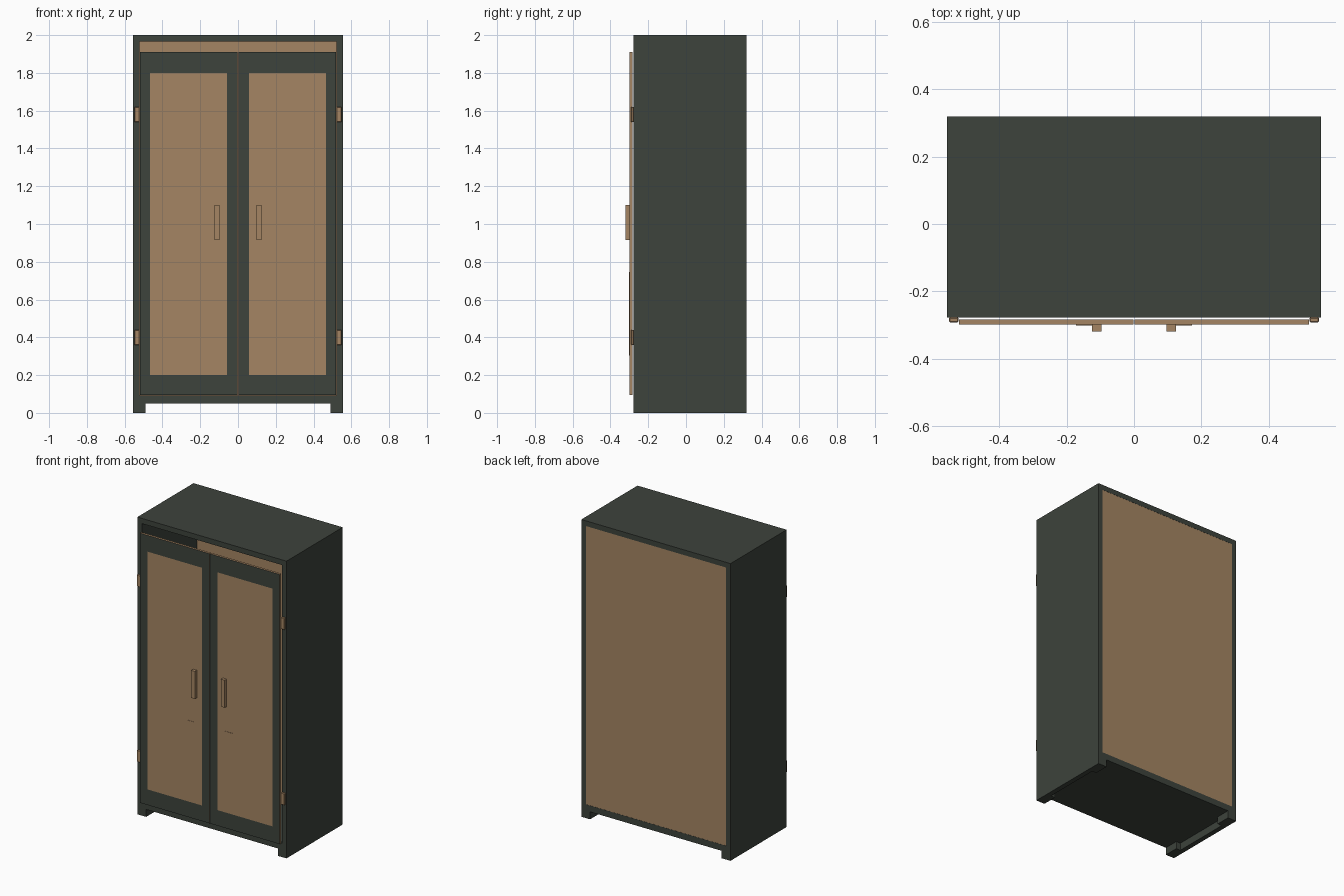
import bpy
import bmesh
from mathutils import Vector

cube = bpy.data.objects.get("Cube")
if cube:
    bpy.data.objects.remove(cube, do_unlink=True)


def material(name, colour):
    mat = bpy.data.materials.new(name)
    mat.use_nodes = True
    mat.diffuse_color = (*colour, 1)
    mat.node_tree.nodes["Principled BSDF"].inputs["Base Color"].default_value = (*colour, 1)
    return mat


green = material("dark green paint", (0.047, 0.056, 0.045))
tan = material("tan wood", (0.376, 0.235, 0.125))


def box(name, x, y, z, mat, bevel=0):
    """Box between the (low, high) limits on each axis."""
    bm = bmesh.new()
    bmesh.ops.create_cube(bm, size=1)
    for v in bm.verts:
        v.co = Vector([lim[0] if c < 0 else lim[1] for c, lim in zip(v.co, (x, y, z))])
    if bevel:
        bmesh.ops.bevel(bm, geom=bm.edges[:], offset=bevel, segments=1, affect="EDGES")
    mesh = bpy.data.meshes.new(name)
    bm.to_mesh(mesh)
    bm.free()
    mesh.materials.append(mat)
    obj = bpy.data.objects.new(name, mesh)
    bpy.context.collection.objects.link(obj)
    return obj


def span(side, near, far):
    """Limits on x, mirrored to the given side."""
    return tuple(sorted((side * near, side * far)))


W, INNER = 0.555, 0.522
FRONT, BACK = -0.277, 0.32
TOP, FLOOR_LOW, FLOOR_HIGH = 1.965, 0.05, 0.092
DOOR_FRONT, DOOR_BACK = -0.299, -0.283

# Carcass
box("top_board", (-W, W), (FRONT, BACK), (TOP, 2), green)
box("bottom_board", (-INNER, INNER), (FRONT, BACK), (FLOOR_LOW, FLOOR_HIGH), green)
box("back_panel", (-INNER, INNER), (BACK - 0.012, BACK - 0.001), (FLOOR_HIGH, TOP), tan)


def paint_door_frame(door, side):
    """Cut the front of the door and colour its border green."""
    x0, x1 = span(side, 0.058, 0.466)
    z0, z1 = 0.2, 1.8
    bm = bmesh.new()
    bm.from_mesh(door.data)
    for point, normal in (((x0, 0, 0), (1, 0, 0)), ((x1, 0, 0), (1, 0, 0)),
                          ((0, 0, z0), (0, 0, 1)), ((0, 0, z1), (0, 0, 1))):
        bmesh.ops.bisect_plane(bm, geom=bm.verts[:] + bm.edges[:] + bm.faces[:],
                               plane_co=point, plane_no=normal)
    for f in bm.faces:
        c = f.calc_center_median()
        in_panel = x0 < c.x < x1 and z0 < c.z < z1
        f.material_index = int(f.normal.y < -0.5 and not in_panel)
    bm.to_mesh(door.data)
    bm.free()


for side, word in ((-1, "right"), (1, "left")):
    box(word + "_side_board", span(side, INNER, W), (FRONT, BACK), (0, TOP), green)

    # Foot blocks
    for end, y in (("front", (FRONT, FRONT + 0.1)), ("back", (BACK - 0.1, BACK))):
        box(f"{word}_{end}_foot", span(side, 0.49, INNER), y, (0, FLOOR_LOW), green)

    # Door with handle and lower plate
    door = box(word + "_door", span(side, 0.002, 0.52), (DOOR_FRONT, DOOR_BACK), (0.095, 1.91), tan)
    door.data.materials.append(green)
    paint_door_frame(door, side)
    box(word + "_handle", span(side, 0.097, 0.125), (-0.32, DOOR_FRONT), (0.915, 1.1), tan)
    box(word + "_door_plate", span(side, 0.114, 0.172), (DOOR_FRONT - 0.002, DOOR_FRONT), (0.305, 0.747), tan)

    # Hinges
    for level, z in (("lower", 0.4), ("upper", 1.58)):
        box(f"{word}_{level}_hinge", span(side, 0.521, 0.549), (-0.292, FRONT),
            (z - 0.04, z + 0.04), tan, bevel=0.003)
